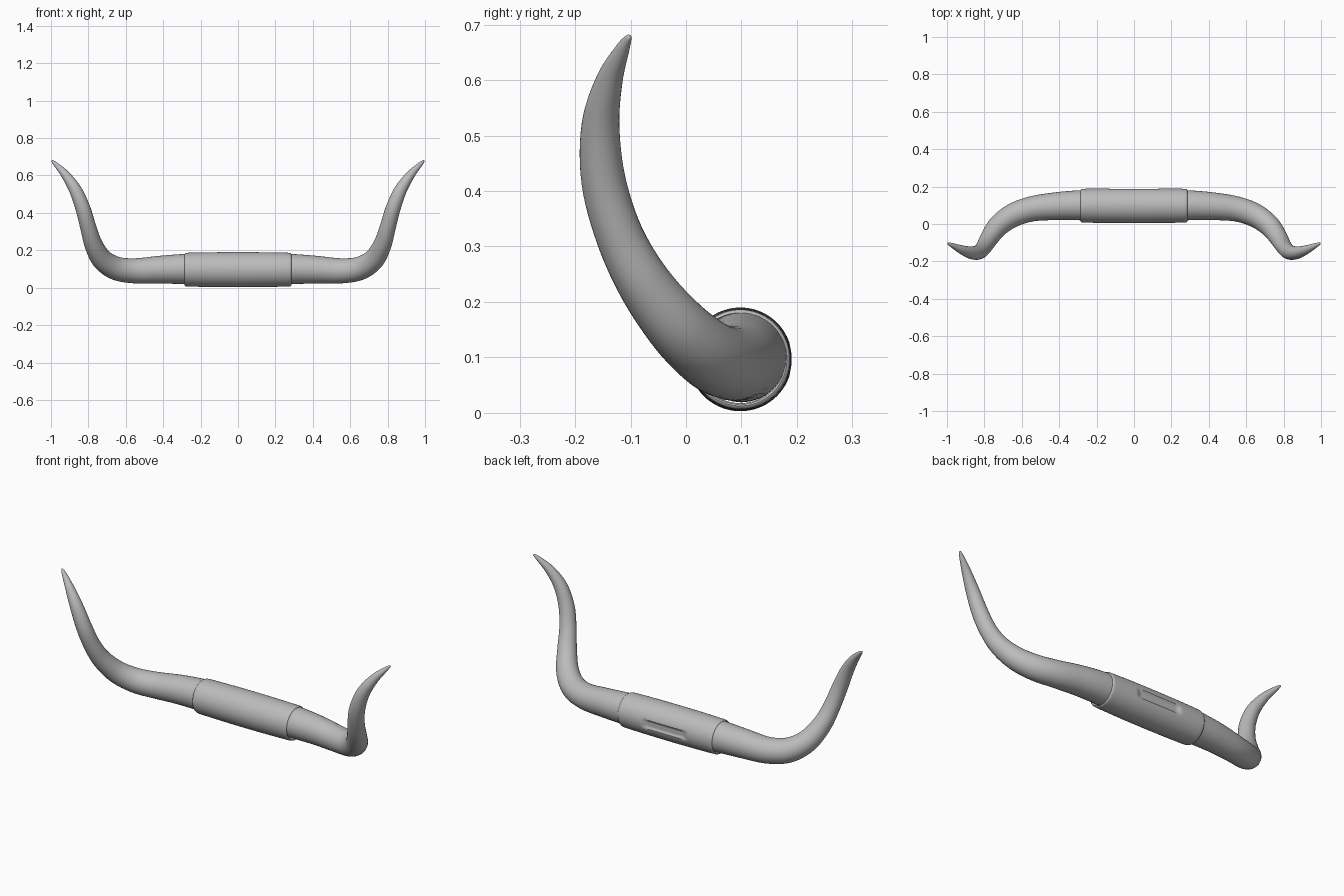
import bpy, bmesh, math
from mathutils import Vector

cube = bpy.data.objects.get("Cube")
if cube:
    bpy.data.objects.remove(cube, do_unlink=True)

grey = bpy.data.materials.new("warm grey")
grey.use_nodes = True
colour = (0.5, 0.5, 0.5, 1)
grey.diffuse_color = colour
grey.node_tree.nodes["Principled BSDF"].inputs["Base Color"].default_value = colour


def loft(name, rings, cap=True):
    """Skin a list of vertex rings into one smooth object."""
    bm = bmesh.new()
    rows = [[bm.verts.new(p) for p in ring] for ring in rings]
    n = len(rows[0])
    for a, b in zip(rows, rows[1:]):
        for i in range(n):
            j = (i + 1) % n
            bm.faces.new((a[i], a[j], b[j], b[i]))
    if cap:
        bm.faces.new(rows[0])
        bm.faces.new(rows[-1])
    bmesh.ops.recalc_face_normals(bm, faces=bm.faces)
    mesh = bpy.data.meshes.new(name)
    bm.to_mesh(mesh)
    bm.free()
    mesh.materials.append(grey)
    obj = bpy.data.objects.new(name, mesh)
    bpy.context.collection.objects.link(obj)
    bpy.ops.object.select_all(action='DESELECT')
    obj.select_set(True)
    bpy.context.view_layer.objects.active = obj
    bpy.ops.object.shade_smooth_by_angle(angle=math.radians(50))
    return obj


def smooth_path(points, steps):
    """Spline through points of (x, y, z, radius)."""
    p = [Vector(q) for q in points]
    p = [2 * p[0] - p[1]] + p + [2 * p[-1] - p[-2]]
    out = []
    for a, b, c, d in zip(p, p[1:], p[2:], p[3:]):
        for s in range(steps):
            t = s / steps
            out.append(0.5 * (2 * b + (c - a) * t + (2 * a - 5 * b + 4 * c - d) * t ** 2
                              + (3 * b - a - 3 * c + d) * t ** 3))
    return out + [p[-2]]


# Horns: tapered tubes swept along a curving path, mirrored
horn_path = [(0.2, 0.1, 0.1, 0.081), (0.29, 0.1, 0.1, 0.08), (0.42, 0.095, 0.096, 0.074),
             (0.55, 0.08, 0.09, 0.067), (0.65, 0.045, 0.103, 0.063), (0.725, -0.01, 0.15, 0.057),
             (0.772, -0.073, 0.23, 0.049), (0.8, -0.12, 0.32, 0.043), (0.828, -0.149, 0.42, 0.04),
             (0.868, -0.154, 0.52, 0.034), (0.92, -0.138, 0.6, 0.024),
             (0.97, -0.115, 0.655, 0.013), (0.992, -0.104, 0.676, 0.006),
             (0.997, -0.102, 0.68, 0.001)]
SIDES = 32


def make_horn(name, side):
    path = smooth_path(horn_path, 6)
    centres = [q.to_3d() for q in path]
    across = Vector((0, 0, 1))
    rings = []
    for i, c in enumerate(centres):
        tangent = (centres[min(i + 1, len(path) - 1)] - centres[max(i - 1, 0)]).normalized()
        across = (across - tangent * across.dot(tangent)).normalized()
        other = tangent.cross(across)
        ring = []
        for k in range(SIDES):
            a = math.tau * k / SIDES
            v = c + (across * math.cos(a) + other * math.sin(a)) * path[i].w
            ring.append((v.x * side, v.y, v.z))
        rings.append(ring)
    loft(name, rings)


make_horn("left_horn", 1)
make_horn("right_horn", -1)

# Central sleeve: slightly barrelled tube with rolled ends and a shallow slot at the back
half = [(0.01 * i, 0.0935 - 0.045 * (0.01 * i) ** 2) for i in range(28)]
half += [(0.278, 0.0895), (0.284, 0.087), (0.285, 0.084), (0.282, 0.081), (0.26, 0.079)]
profile = [(-x, r) for x, r in reversed(half[1:])] + half


def edge(value, limit, soft):
    """One inside the limit, fading smoothly to zero outside."""
    t = min(max((limit + soft - abs(value)) / soft, 0), 1)
    return t * t * (3 - 2 * t)


rings = []
for x, r in profile:
    ring = []
    for k in range(72):
        a = math.tau * k / 72
        dip = 0.011 * edge(x, 0.11, 0.03) * edge(math.remainder(a, math.tau), 0.15, 0.13)
        ring.append((x, 0.098 + (r - dip) * math.cos(a), 0.0965 + (r - dip) * math.sin(a)))
    rings.append(ring)
loft("centre_sleeve", rings, cap=False)
